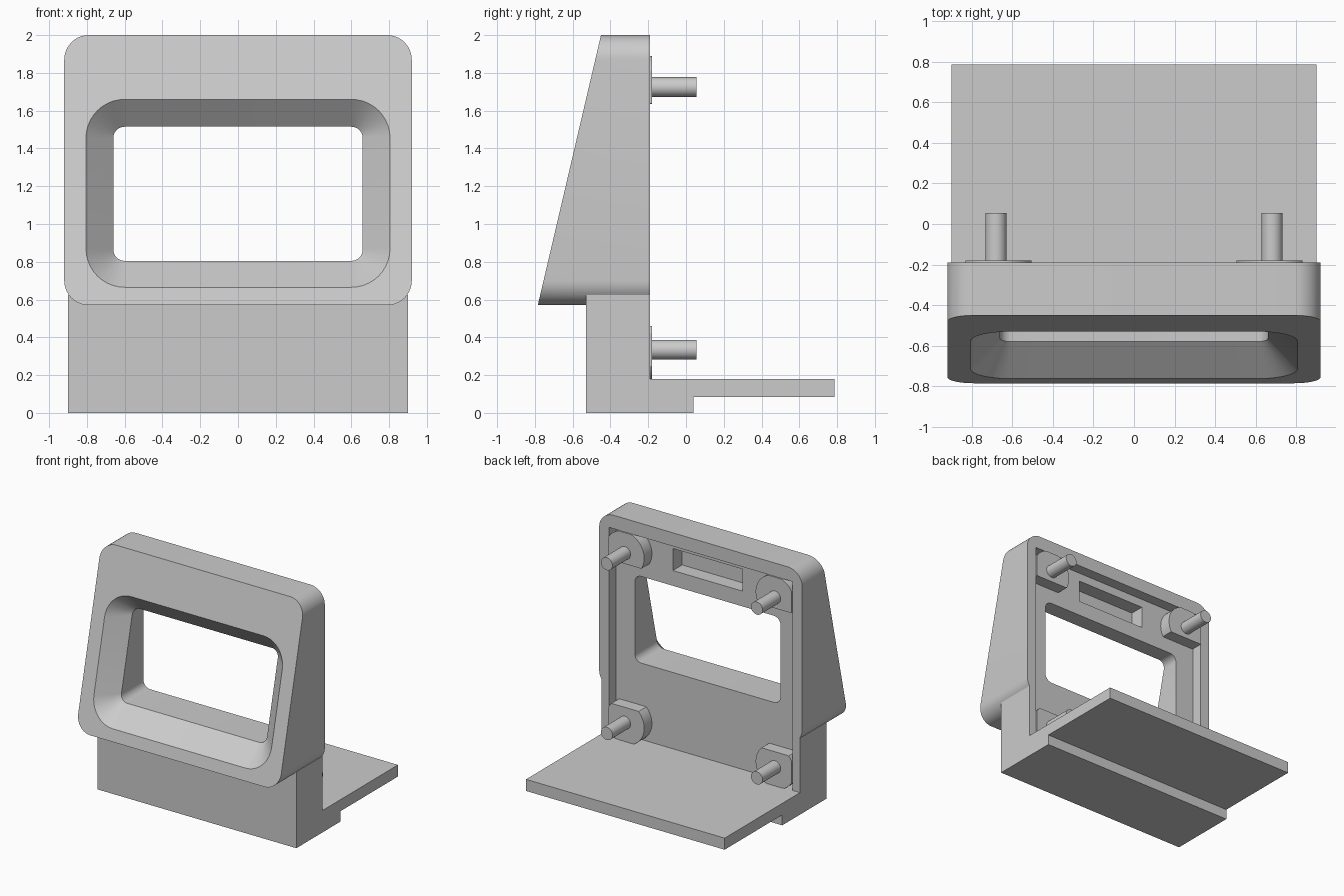
import bpy, bmesh, math

if "Cube" in bpy.data.objects:
    bpy.data.objects.remove(bpy.data.objects["Cube"], do_unlink=True)

grey = bpy.data.materials.new("light grey plastic")
grey.use_nodes = True
grey.diffuse_color = (0.6, 0.6, 0.6, 1)
grey.node_tree.nodes["Principled BSDF"].inputs["Base Color"].default_value = (0.6, 0.6, 0.6, 1)

BACK, FLOOR = -0.19, -0.28    # rear face and pocket floor
POCKET_X, POCKET_TOP, PLATE_TOP = 0.83, 1.89, 0.18


def loft(name, rings):
    """Closed solid through matching rings of points."""
    bm = bmesh.new()
    loops = [[bm.verts.new(p) for p in ring] for ring in rings]
    n = len(loops[0])
    for a, b in zip(loops, loops[1:]):
        for i in range(n):
            j = (i + 1) % n
            bm.faces.new((a[i], a[j], b[j], b[i]))
    bm.faces.new(loops[0])
    bm.faces.new(loops[-1])
    bmesh.ops.recalc_face_normals(bm, faces=bm.faces)
    mesh = bpy.data.meshes.new(name)
    bm.to_mesh(mesh)
    bm.free()
    mesh.materials.append(grey)
    ob = bpy.data.objects.new(name, mesh)
    bpy.context.collection.objects.link(ob)
    return ob


def prism_y(name, outline, y0, y1):
    return loft(name, [[(x, y, z) for x, z in outline] for y in (y0, y1)])


def box(name, half_x, y0, y1, z0, z1):
    return prism_y(name, [(-half_x, z0), (half_x, z0), (half_x, z1), (-half_x, z1)], y0, y1)


def rounded(half_x, z0, z1, r, steps=10):
    """Rounded rectangle in x and z."""
    pts = []
    for k, (cx, cz) in enumerate([(half_x - r, z1 - r), (r - half_x, z1 - r),
                                  (r - half_x, z0 + r), (half_x - r, z0 + r)]):
        for i in range(steps + 1):
            a = math.pi / 2 * (k + i / steps)
            pts.append((cx + r * math.cos(a), cz + r * math.sin(a)))
    return pts


def front_y(z):
    """Sloping front plane."""
    return -0.45 - (2 - z) * 0.234


def boolean(target, tool, operation):
    mod = target.modifiers.new(operation, 'BOOLEAN')
    mod.operation, mod.solver, mod.object = operation, 'EXACT', tool
    bpy.context.view_layer.objects.active = target
    bpy.ops.object.modifier_apply(modifier=mod.name)
    bpy.data.objects.remove(tool, do_unlink=True)


def smooth(ob):
    bpy.ops.object.select_all(action='DESELECT')
    ob.select_set(True)
    bpy.context.view_layer.objects.active = ob
    bpy.ops.object.shade_smooth_by_angle(angle=math.radians(30))


# Bezel with sloping front, joined to the support block
outer = rounded(0.92, 0.57, 2.0, 0.13)
frame = loft("bezel_frame", [[(x, front_y(z), z) for x, z in outer],
                             [(x, BACK, z) for x, z in outer]])
boolean(frame, box("block", 0.9, -0.53, BACK, 0, 0.625), 'UNION')

# Rear pocket and small slot above the window
boolean(frame, box("pocket", POCKET_X, FLOOR, -0.1, PLATE_TOP, POCKET_TOP), 'DIFFERENCE')
boolean(frame, box("slot", 0.315, -0.4, -0.2, 1.64, 1.82), 'DIFFERENCE')


# Window: bevelled funnel, then a straight opening
def window_ring(t):
    outline = rounded(0.805 - 0.145 * t, 0.665 + 0.14 * t, 1.66 - 0.145 * t, 0.205 - 0.145 * t)
    return [(x, front_y(z) + 0.15 * t, z) for x, z in outline]


inner = window_ring(1)
boolean(frame, loft("window", [window_ring(-0.2), inner, [(x, -0.2, z) for x, y, z in inner]]),
        'DIFFERENCE')
smooth(frame)

# Foot and rear plate, one stepped side profile
profile = [(BACK, 0), (0.04, 0), (0.04, 0.085), (0.785, 0.085), (0.785, PLATE_TOP), (BACK, PLATE_TOP)]
loft("rear_plate", [[(x, y, z) for y, z in profile] for x in (-0.9, 0.9)])


# Four trimmed standoffs with pins
def circle(cx, cz, r, n=48):
    return [(cx + r * math.cos(2 * math.pi * i / n), cz + r * math.sin(2 * math.pi * i / n))
            for i in range(n)]


for side, sx in (("left", 1), ("right", -1)):
    for level, cz, low, high in (("upper", 1.725, 1.635, POCKET_TOP), ("lower", 0.335, PLATE_TOP, 0.46)):
        disc = [(sx * min(x, POCKET_X), max(low, min(high, z))) for x, z in circle(0.68, cz, 0.175)]
        smooth(prism_y(f"{level}_{side}_standoff", disc, FLOOR - 0.01, -0.18))
        smooth(prism_y(f"{level}_{side}_pin", circle(sx * 0.68, cz, 0.052), -0.19, 0.055))
